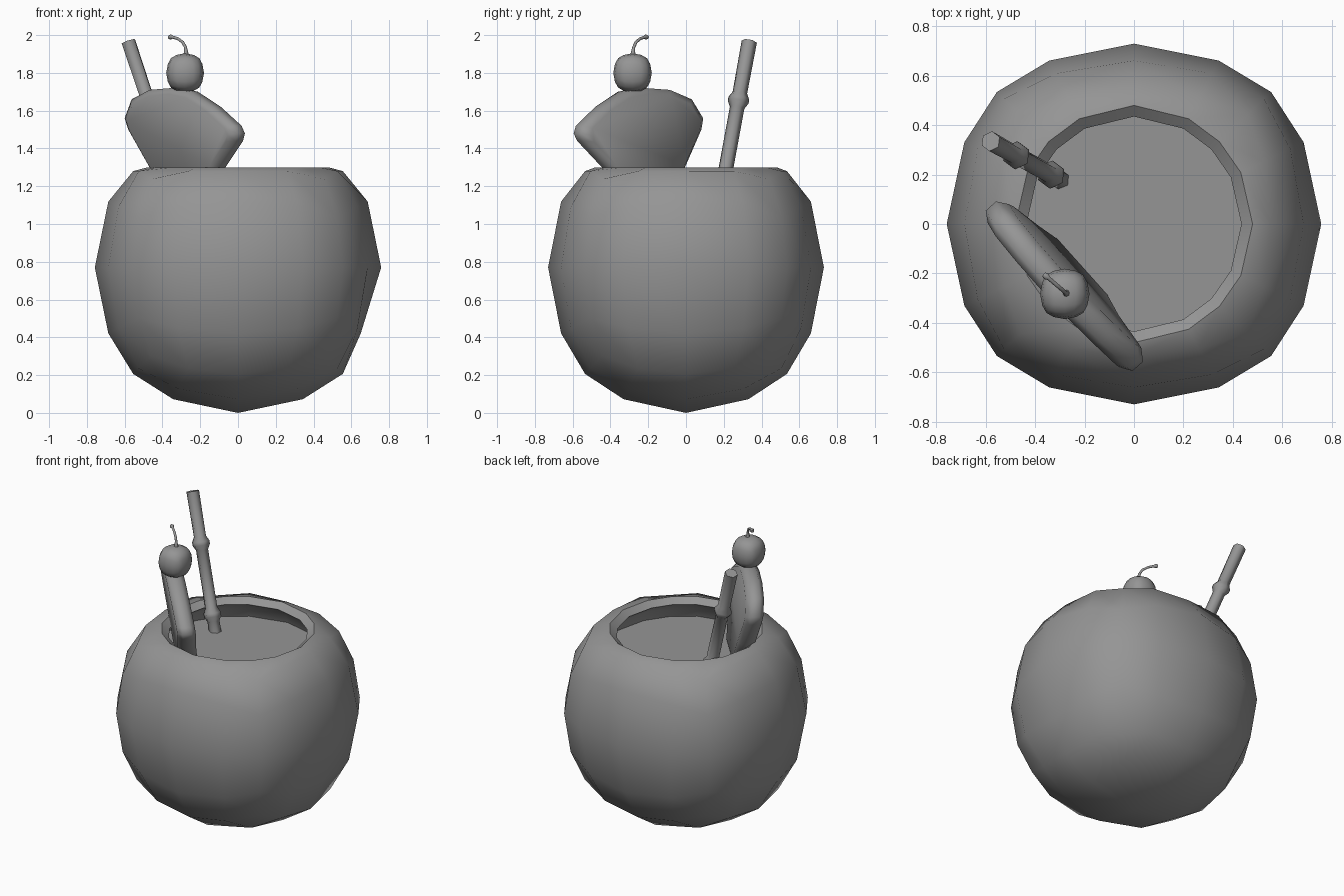
import bpy, bmesh, math
from mathutils import Vector

cube = bpy.data.objects.get("Cube")
if cube:
    bpy.data.objects.remove(cube, do_unlink=True)

GREY = (0.3, 0.3, 0.3, 1)
grey = bpy.data.materials.new("plain grey")
grey.use_nodes = True
grey.diffuse_color = GREY
grey.node_tree.nodes["Principled BSDF"].inputs["Base Color"].default_value = GREY


def finish(bm, name, angle):
    """Turn a bmesh into a named object, smooth except at sharp edges."""
    bmesh.ops.recalc_face_normals(bm, faces=bm.faces)
    mesh = bpy.data.meshes.new(name)
    bm.to_mesh(mesh)
    bm.free()
    mesh.materials.append(grey)
    obj = bpy.data.objects.new(name, mesh)
    bpy.context.collection.objects.link(obj)
    bpy.ops.object.select_all(action='DESELECT')
    obj.select_set(True)
    bpy.context.view_layer.objects.active = obj
    bpy.ops.object.shade_smooth_by_angle(angle=math.radians(angle))
    return obj


def divided_cube():
    """Cube with an even grid on each side."""
    bm = bmesh.new()
    bmesh.ops.create_cube(bm, size=2)
    bmesh.ops.subdivide_edges(bm, edges=bm.edges[:], cuts=3, use_grid_fill=True)
    return bm


def round_off(bm, centre, radii, bulge):
    """Push a divided cube to a ball; bulge keeps its corners a little full."""
    for v in bm.verts:
        n = v.co.normalized()
        n *= 1 + bulge * (1 - max(abs(c) for c in n))
        v.co = Vector([c + r * a for c, r, a in zip(centre, radii, n)])


def loft(bm, rings):
    """Bridge point rings and cap both ends."""
    loops = [[bm.verts.new(p) for p in ring] for ring in rings]
    for a, b in zip(loops, loops[1:]):
        for i in range(len(a)):
            j = (i + 1) % len(a)
            bm.faces.new((a[i], a[j], b[j], b[i]))
    bm.faces.new(loops[0])
    bm.faces.new(loops[-1])


def tube(name, path, sides, angle):
    """Tube along (point, radius) pairs."""
    pts = [Vector(p) for p, r in path]
    rings = []
    for i, (p, r) in enumerate(path):
        t = (pts[min(i + 1, len(pts) - 1)] - pts[max(i - 1, 0)]).normalized()
        side = t.cross(Vector((0.6, 0.8, 0))).normalized()
        up = t.cross(side)
        turn = [2 * math.pi * k / sides for k in range(sides)]
        rings.append([pts[i] + r * (math.cos(a) * side + math.sin(a) * up) for a in turn])
    bm = bmesh.new()
    loft(bm, rings)
    return finish(bm, name, angle)


# Coconut shell: divided ball, open at the top
bm = divided_cube()
top = [v for v in bm.verts if v.co.z > 0.99 and max(abs(v.co.x), abs(v.co.y)) < 0.99]
bmesh.ops.delete(bm, geom=top, context='VERTS')
round_off(bm, (0, 0, 0.77), (0.758, 0.73, 0.77), 0.12)
for v in bm.verts:
    v.co.z = min(v.co.z, 1.28)
    if v.co.x > 0.6 and abs(v.co.y) < 0.1 and v.co.z < 0.6:
        v.co.x = 0.65      # small dent on one side
# Rim, lip and inner wall
for radius, z in ((0.48, 1.30), (0.435, 1.265), (0.52, 1.2), (0.55, 1.1)):
    edge = [e for e in bm.edges if e.is_boundary]
    new = bmesh.ops.extrude_edge_only(bm, edges=edge)["geom"]
    for v in new:
        if isinstance(v, bmesh.types.BMVert):
            flat = Vector((v.co.x, v.co.y, 0)).normalized() * radius
            v.co = (flat.x, flat.y, z)
finish(bm, "coconut_shell", 50)

# Drink surface
bm = bmesh.new()
bmesh.ops.create_circle(bm, cap_ends=True, segments=16, radius=0.55)
bmesh.ops.translate(bm, verts=bm.verts, vec=(0, 0, 1.135))
finish(bm, "drink", 40)

# Fruit wedge: outline lofted through its thickness, leaning outward
outline = [(-0.18, 1.12), (-0.28, 1.30), (-0.42, 1.50), (-0.44, 1.56), (-0.37, 1.66),
           (-0.22, 1.71), (-0.04, 1.72), (0.10, 1.70), (0.27, 1.62), (0.42, 1.52),
           (0.44, 1.48), (0.42, 1.44), (0.26, 1.30), (0.16, 1.12)]
along, across = Vector((0.667, -0.745, 0)), Vector((0.745, 0.667, 0))
rings = []
for depth, scale in ((-0.058, 0.9), (-0.028, 1), (0.028, 1), (0.058, 0.9)):
    ring = []
    for u, w in outline:
        w = 1.40 + (w - 1.40) * scale
        lean = depth + 0.13 * (1.5 - w)
        ring.append(Vector((-0.28, -0.25, w)) + along * u * scale + across * lean)
    rings.append(ring)
bm = bmesh.new()
loft(bm, rings)
finish(bm, "fruit_wedge", 60)

# Cherry and its stem
bm = divided_cube()
round_off(bm, (-0.28, -0.283, 1.80), (0.1, 0.102, 0.104), 0.2)
finish(bm, "cherry", 60)
tube("cherry_stem", [((-0.275, -0.28, 1.885), 0.018), ((-0.275, -0.28, 1.91), 0.011),
                     ((-0.278, -0.277, 1.935), 0.008), ((-0.292, -0.265, 1.962), 0.008),
                     ((-0.318, -0.243, 1.981), 0.008), ((-0.345, -0.22, 1.989), 0.008),
                     ((-0.355, -0.212, 1.99), 0.014), ((-0.365, -0.204, 1.989), 0.010)], 8, 60)

# Bamboo straw with two knots
base, tip = Vector((-0.285, 0.172, 1.08)), Vector((-0.58, 0.335, 1.965))
path = [(base, 0.041)]
for knot in (0.17, 0.65):
    for shift, r in ((-0.045, 0.039), (-0.012, 0.056), (0.012, 0.056), (0.045, 0.039)):
        path.append((base.lerp(tip, knot + shift), r))
path.append((tip, 0.041))
tube("straw", path, 6, 65)
